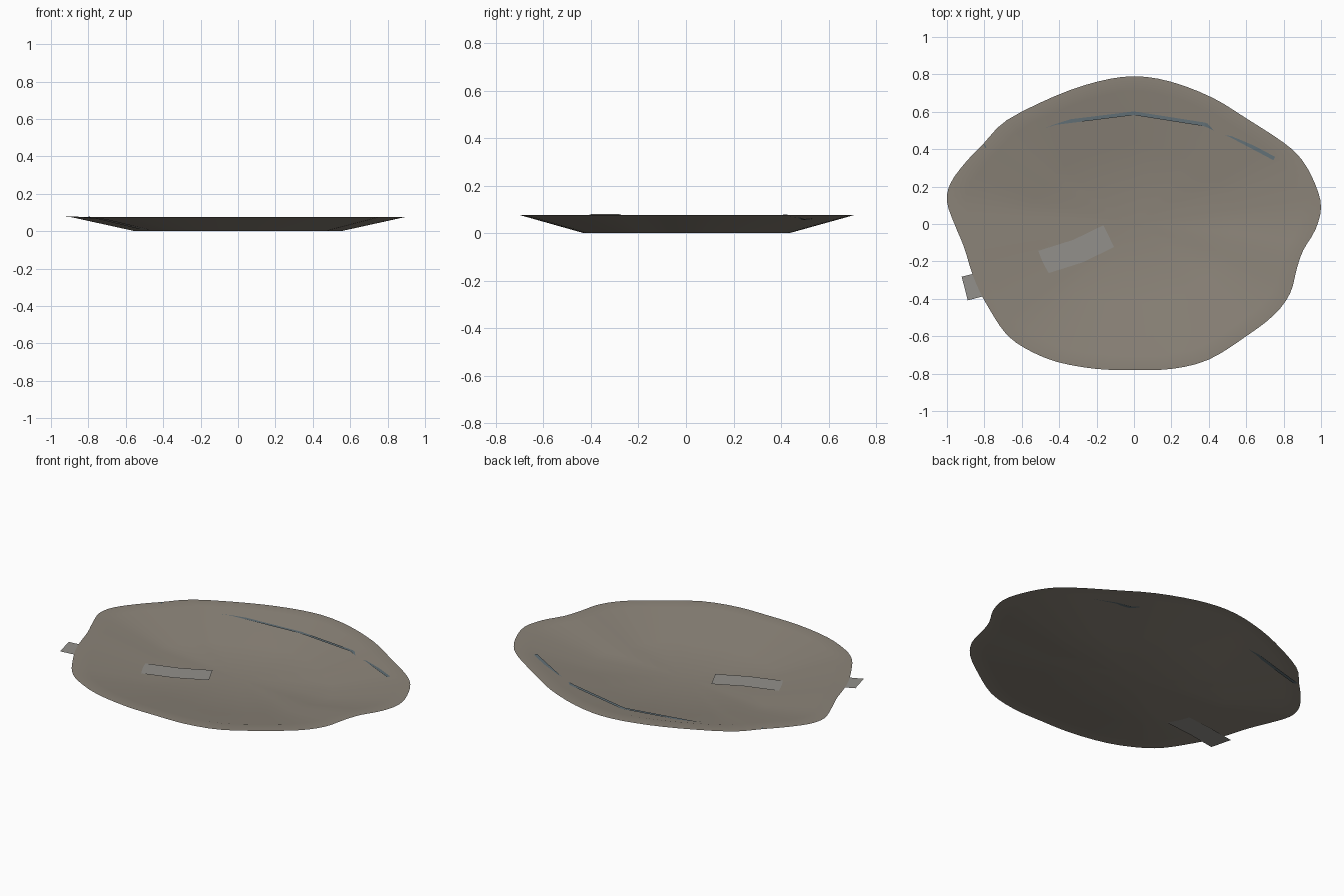
import bpy, bmesh, math
from mathutils import Vector

if "Cube" in bpy.data.objects:
    bpy.data.objects.remove(bpy.data.objects["Cube"])

RIM_Z = 0.077


def material(name, rgb):
    m = bpy.data.materials.new(name)
    m.diffuse_color = (*rgb, 1)
    m.use_nodes = True
    m.node_tree.nodes["Principled BSDF"].inputs["Base Color"].default_value = m.diffuse_color
    return m


def finish(name, bm, mat, smooth=False):
    bmesh.ops.recalc_face_normals(bm, faces=bm.faces)
    if sum(f.normal.z for f in bm.faces) < 0:
        bmesh.ops.reverse_faces(bm, faces=bm.faces)
    mesh = bpy.data.meshes.new(name)
    bm.to_mesh(mesh)
    bm.free()
    ob = bpy.data.objects.new(name, mesh)
    bpy.context.collection.objects.link(ob)
    mesh.materials.append(mat)
    if smooth:
        bpy.context.view_layer.objects.active = ob
        ob.select_set(True)
        bpy.ops.object.shade_smooth_by_angle(angle=math.radians(30))
        ob.select_set(False)
    return ob


def smooth_loop(points, steps):
    """Closed Catmull-Rom curve through the points."""
    p = [Vector(q) for q in points]
    n, out = len(p), []
    for i in range(n):
        a, b, c, d = (p[(i + k) % n] for k in (-1, 0, 1, 2))
        for s in range(steps):
            t = s / steps
            out.append(0.5 * (2 * b + (c - a) * t + (2 * a - 5 * b + 4 * c - d) * t ** 2
                              + (3 * b - a - 3 * c + d) * t ** 3))
    return out


def ribbon(name, path, width, mat):
    """Flat strip of constant width following a path."""
    bm = bmesh.new()
    pts = [Vector(q) for q in path]
    rows = []
    for i, p in enumerate(pts):
        d = pts[min(i + 1, len(pts) - 1)] - pts[max(i - 1, 0)]
        side = Vector((-d.y, d.x, 0)).normalized() * width / 2
        rows.append((bm.verts.new(p + side), bm.verts.new(p - side)))
    for (a, b), (c, d) in zip(rows, rows[1:]):
        bm.faces.new((a, b, d, c))
    return finish(name, bm, mat)


earth = material("earth", (0.26, 0.23, 0.19))
stone = material("pale_stone", (0.29, 0.28, 0.26))
slate = material("slate_blue", (0.12, 0.16, 0.18))

# Basin: wavy shoreline, flat rim, sloping bank, flat floor
shore = [(0, .79), (-.2, .76), (-.42, .685), (-.68, .555), (-.8, .435), (-.9, .33),
         (-.98, .22), (-1, .12), (-.96, 0), (-.91, -.12), (-.87, -.25), (-.83, -.35),
         (-.77, -.46), (-.69, -.58), (-.59, -.66), (-.42, -.735), (-.2, -.775),
         (0, -.78), (.2, -.775), (.4, -.725), (.6, -.6), (.75, -.485), (.835, -.37),
         (.87, -.24), (.905, -.14), (.97, -.03), (1, .09), (.97, .21), (.9, .34),
         (.8, .435), (.6, .565), (.42, .675), (.2, .76)]
outline = smooth_loop(shore, 3)
bm = bmesh.new()
rings = []
for scale, z in ((1, RIM_Z), (0.9, RIM_Z), (0.55, 0)):
    rings.append([bm.verts.new((p.x * scale, p.y * scale, z)) for p in outline])
centre = bm.verts.new((0, 0, 0))
n = len(outline)
for i in range(n):
    j = (i + 1) % n
    for outer, inner in zip(rings, rings[1:]):
        bm.faces.new((outer[i], outer[j], inner[j], inner[i]))
    bm.faces.new((rings[-1][i], rings[-1][j], centre))
finish("basin", bm, earth, smooth=True)

# Inlet strip: crosses the rim, dips under the bank, comes out on the floor
ribbon("inlet_strip", [(-.905, -.345, .08), (-.73, -.30, .066), (-.49, -.205, .008),
                       (-.30, -.145, .008), (-.135, -.065, .008)], 0.13, stone)

# Thin waterline along the back bank, partly buried
ribbon("back_waterline", [(-.80, .415, .079), (-.77, .43, .07), (-.61, .48, .065),
                          (-.42, .54, .061), (0, .592, .048), (.38, .532, .063),
                          (.45, .50, .056), (.52, .472, .065), (.75, .35, .077)],
       0.02, slate)
